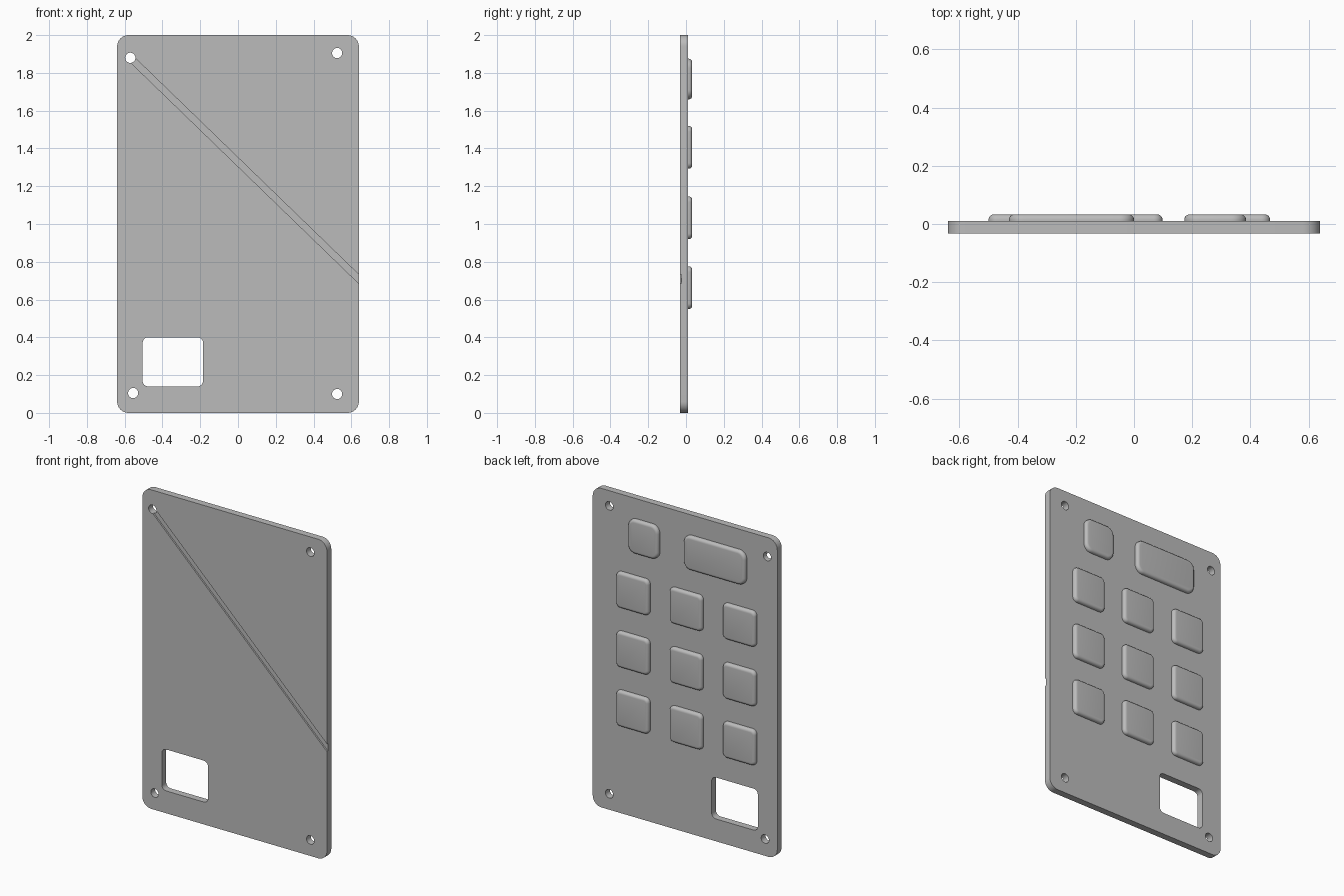
import bpy
import bmesh
import math

cube = bpy.data.objects.get("Cube")
if cube:
    bpy.data.objects.remove(cube, do_unlink=True)

FRONT, BACK, PAD_TOP = -0.033, 0.01, 0.033

grey = bpy.data.materials.new("plain_grey")
grey.use_nodes = True
colour = (0.5, 0.5, 0.5, 1)
grey.diffuse_color = colour
grey.node_tree.nodes["Principled BSDF"].inputs["Base Color"].default_value = colour


def rounded_rect(x0, x1, z0, z1, r, steps=8):
    """Outline of a rectangle with rounded corners."""
    centres = [(x1 - r, z1 - r), (x0 + r, z1 - r), (x0 + r, z0 + r), (x1 - r, z0 + r)]
    points = []
    for corner, (cx, cz) in enumerate(centres):
        for i in range(steps + 1):
            a = (corner + i / steps) * math.pi / 2
            points.append((cx + r * math.cos(a), cz + r * math.sin(a)))
    return points


def circle(cx, cz, r, sides=32):
    angles = [2 * math.pi * i / sides for i in range(sides)]
    return [(cx + r * math.cos(a), cz + r * math.sin(a)) for a in angles]


def prism(name, outline, y0, y1, fillet=0):
    """Extrude an outline from y0 back to y1, optionally rounding the back rim."""
    bm = bmesh.new()
    base = bm.faces.new([bm.verts.new((x, y0, z)) for x, z in outline])
    grown = bmesh.ops.extrude_face_region(bm, geom=[base], use_keep_orig=True)["geom"]
    top = [g for g in grown if isinstance(g, bmesh.types.BMVert)]
    bmesh.ops.translate(bm, verts=top, vec=(0, y1 - y0, 0))
    if fillet:
        rim = [e for e in bm.edges if all(v in top for v in e.verts)]
        bmesh.ops.bevel(bm, geom=rim, offset=fillet, segments=5, profile=0.5, affect='EDGES')
    bmesh.ops.recalc_face_normals(bm, faces=bm.faces[:])
    mesh = bpy.data.meshes.new(name)
    bm.to_mesh(mesh)
    bm.free()
    mesh.materials.append(grey)
    obj = bpy.data.objects.new(name, mesh)
    bpy.context.collection.objects.link(obj)
    return obj


def smooth(obj):
    bpy.ops.object.select_all(action='DESELECT')
    obj.select_set(True)
    bpy.context.view_layer.objects.active = obj
    bpy.ops.object.shade_smooth_by_angle(angle=math.radians(35))


# Back plate
plate = prism("plate", rounded_rect(-0.64, 0.64, 0, 2, 0.06), FRONT, BACK)

# Cutters: screw holes and window
cutters = [prism("window_cutter", rounded_rect(-0.505, -0.185, 0.14, 0.4, 0.03), -0.1, 0.1)]
for x, z in [(-0.57, 1.88), (0.525, 1.905), (-0.555, 0.105), (0.525, 0.1)]:
    cutters.append(prism("hole_cutter", circle(x, z, 0.027), -0.1, 0.1))

# Cutter: shallow diagonal channel from the upper hole out through the side
start, end = (-0.57, 1.88), (0.7, 0.65)
dx, dz = end[0] - start[0], end[1] - start[1]
half = 0.017 / math.hypot(dx, dz)
ox, oz = -dz * half, dx * half
channel = [(start[0] + ox, start[1] + oz), (start[0] - ox, start[1] - oz),
           (end[0] - ox, end[1] - oz), (end[0] + ox, end[1] + oz)]
cutters.append(prism("channel_cutter", channel, -0.1, FRONT + 0.01))

# Cut the plate, then drop the cutters
for cutter in cutters:
    cutter.hide_render = True
    mod = plate.modifiers.new("cut", 'BOOLEAN')
    mod.operation = 'DIFFERENCE'
    mod.solver = 'EXACT'
    mod.object = cutter
bpy.context.view_layer.update()
cut_mesh = bpy.data.meshes.new_from_object(
    plate.evaluated_get(bpy.context.evaluated_depsgraph_get()))
plate.modifiers.clear()
plate.data = cut_mesh
for cutter in cutters:
    bpy.data.objects.remove(cutter, do_unlink=True)
smooth(plate)

# Key pads: three rows of three
for row, z in enumerate([0.55, 0.92, 1.293]):
    for col, x in enumerate([-0.5, -0.13, 0.24]):
        pad = prism(f"key_pad_{row + 1}_{col + 1}",
                    rounded_rect(x, x + 0.228, z, z + 0.226, 0.03), BACK - 0.005, PAD_TOP, 0.018)
        smooth(pad)

# Upper pads: one square, one wide
smooth(prism("square_pad", rounded_rect(0.173, 0.385, 1.66, 1.875, 0.05),
             BACK - 0.005, PAD_TOP, 0.018))
smooth(prism("wide_pad", rounded_rect(-0.43, 0, 1.66, 1.875, 0.05),
             BACK - 0.005, PAD_TOP, 0.018))
